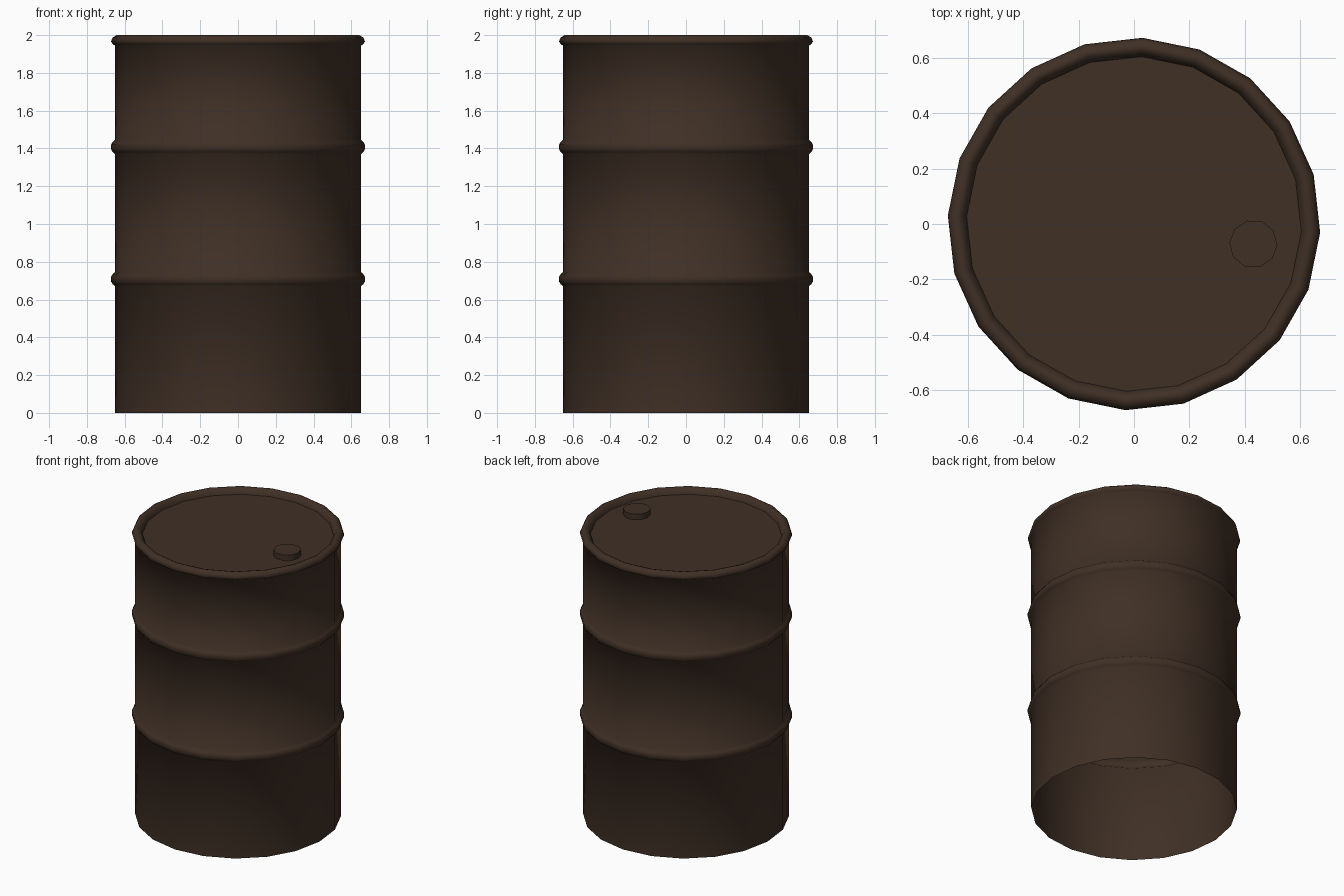
import bpy, bmesh, math

if "Cube" in bpy.data.objects:
    bpy.data.objects.remove(bpy.data.objects["Cube"])

SIDES = 20
TURN = math.radians(-2.6)

paint = bpy.data.materials.new("dark_brown_metal")
paint.diffuse_color = (0.050, 0.029, 0.0185, 1)
paint.use_nodes = True
paint.node_tree.nodes["Principled BSDF"].inputs["Base Color"].default_value = paint.diffuse_color


def lathe(name, profile, sides, centre=(0, 0), smooth=60):
    """Spin (radius, z) points round a vertical axis; the last ring is capped."""
    bm = bmesh.new()
    rings = []
    for r, z in profile:
        rings.append([bm.verts.new((centre[0] + r * math.cos(TURN + math.tau * i / sides),
                                    centre[1] + r * math.sin(TURN + math.tau * i / sides), z))
                      for i in range(sides)])
    for a, b in zip(rings, rings[1:]):
        for i in range(sides):
            j = (i + 1) % sides
            bm.faces.new((a[i], a[j], b[j], b[i]))
    bm.faces.new(rings[-1])
    mesh = bpy.data.meshes.new(name)
    bm.to_mesh(mesh)
    bm.free()
    mesh.materials.append(paint)
    obj = bpy.data.objects.new(name, mesh)
    bpy.context.collection.objects.link(obj)
    bpy.ops.object.select_all(action='DESELECT')
    obj.select_set(True)
    bpy.context.view_layer.objects.active = obj
    bpy.ops.object.shade_smooth_by_angle(angle=math.radians(smooth))
    return obj


def hoop(z):
    """Raised rolling hoop pressed into the wall."""
    return [(0.651, z - 0.038), (0.664, z - 0.027), (0.673, z - 0.012),
            (0.673, z + 0.012), (0.664, z + 0.027), (0.651, z + 0.038)]


# Thin open-bottomed wall, two hoops, rolled rim and recessed lid
wall = [(0.651, 0)] + hoop(0.708) + hoop(1.408)
rim = [(0.651, 1.943), (0.665, 1.953), (0.673, 1.967), (0.664, 1.987), (0.643, 2.0),
       (0.625, 1.994), (0.612, 1.978), (0.605, 1.96)]
lathe("barrel_body", wall + rim, SIDES)

# Filler cap on the lid
lathe("filler_cap", [(0.087, 1.96), (0.087, 1.999)], 10, (0.431, -0.072), 40)
